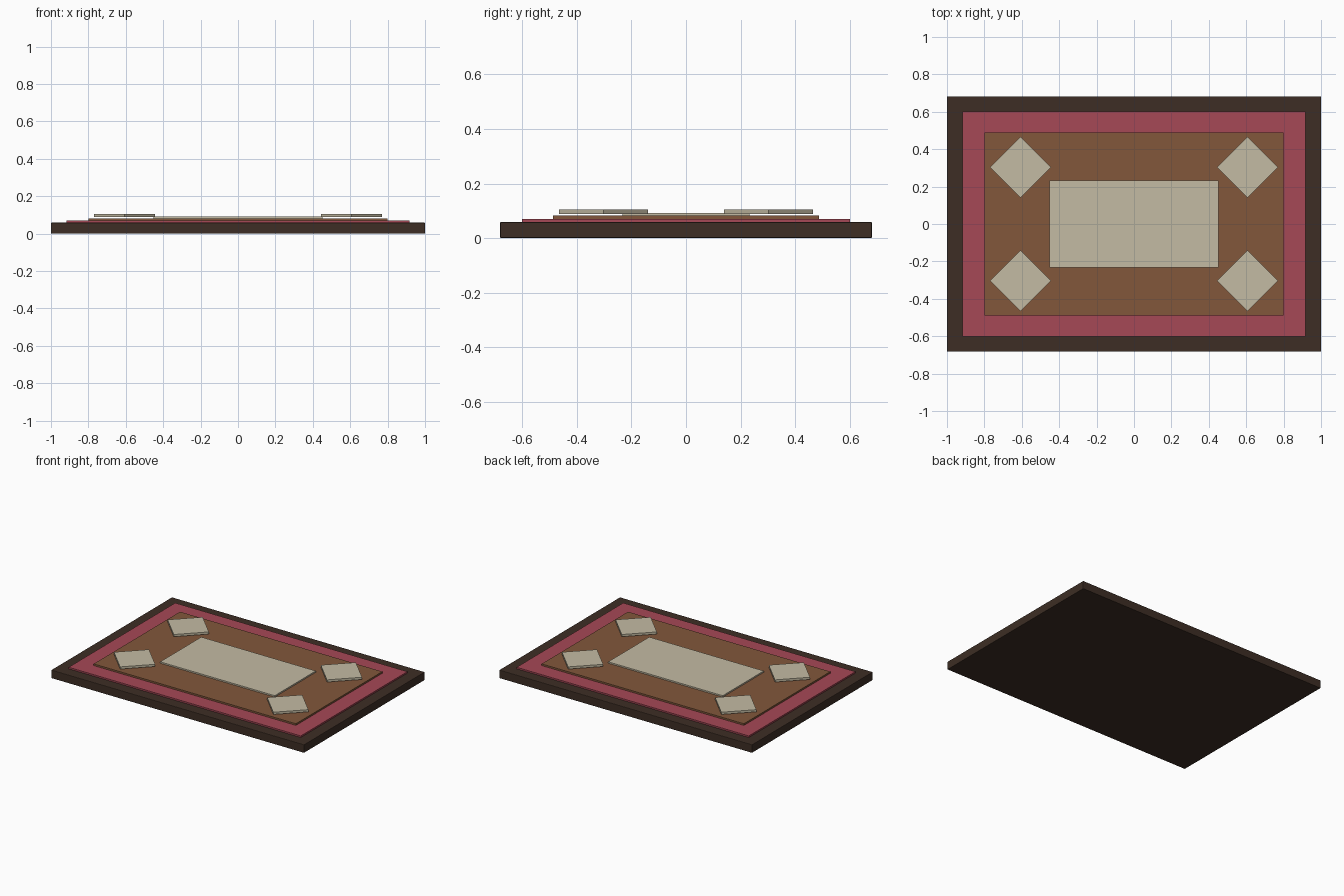
import bpy, math

if "Cube" in bpy.data.objects:
    bpy.data.objects.remove(bpy.data.objects["Cube"])


def material(name, rgb):
    m = bpy.data.materials.new(name)
    m.diffuse_color = (*rgb, 1.0)
    m.use_nodes = True
    m.node_tree.nodes["Principled BSDF"].inputs["Base Color"].default_value = m.diffuse_color
    return m


dark_wood = material("dark_wood", (0.047, 0.027, 0.018))
crimson = material("crimson", (0.381, 0.065, 0.092))
brown = material("brown", (0.223, 0.097, 0.044))
cream = material("cream", (0.552, 0.497, 0.366))


def slab(name, half_x, half_y, z0, z1, mat, bevel=0.0, at=(0, 0), turn=0.0):
    """Flat box from z0 to z1, optionally turned about z with softened edges."""
    bpy.ops.mesh.primitive_cube_add(size=2, location=(at[0], at[1], (z0 + z1) / 2))
    ob = bpy.context.object
    ob.name = name
    ob.scale = (half_x, half_y, (z1 - z0) / 2)
    bpy.ops.object.transform_apply(location=False, rotation=False, scale=True)
    ob.rotation_euler.z = turn
    ob.data.materials.append(mat)
    if bevel:
        mod = ob.modifiers.new("soft_edges", 'BEVEL')
        mod.width = bevel
        mod.segments = 2
    return ob


# Stacked rectangular layers, each smaller than the one below
slab("base_board", 1.0, 0.682, 0.0, 0.059, dark_wood, bevel=0.004)
slab("border_layer", 0.918, 0.602, 0.059, 0.070, crimson)
slab("field_layer", 0.80, 0.488, 0.070, 0.082, brown)
slab("centre_panel", 0.453, 0.232, 0.082, 0.092, cream)

# Four diamond corner plates, sitting just proud of the field
side = 0.163 / math.sqrt(2)
for sx, nx in ((-1, "left"), (1, "right")):
    for sy, ny in ((-1, "front"), (1, "back")):
        slab(f"corner_diamond_{ny}_{nx}", side, side, 0.088, 0.104, cream,
             at=(sx * 0.606, sy * 0.303), turn=math.pi / 4)
